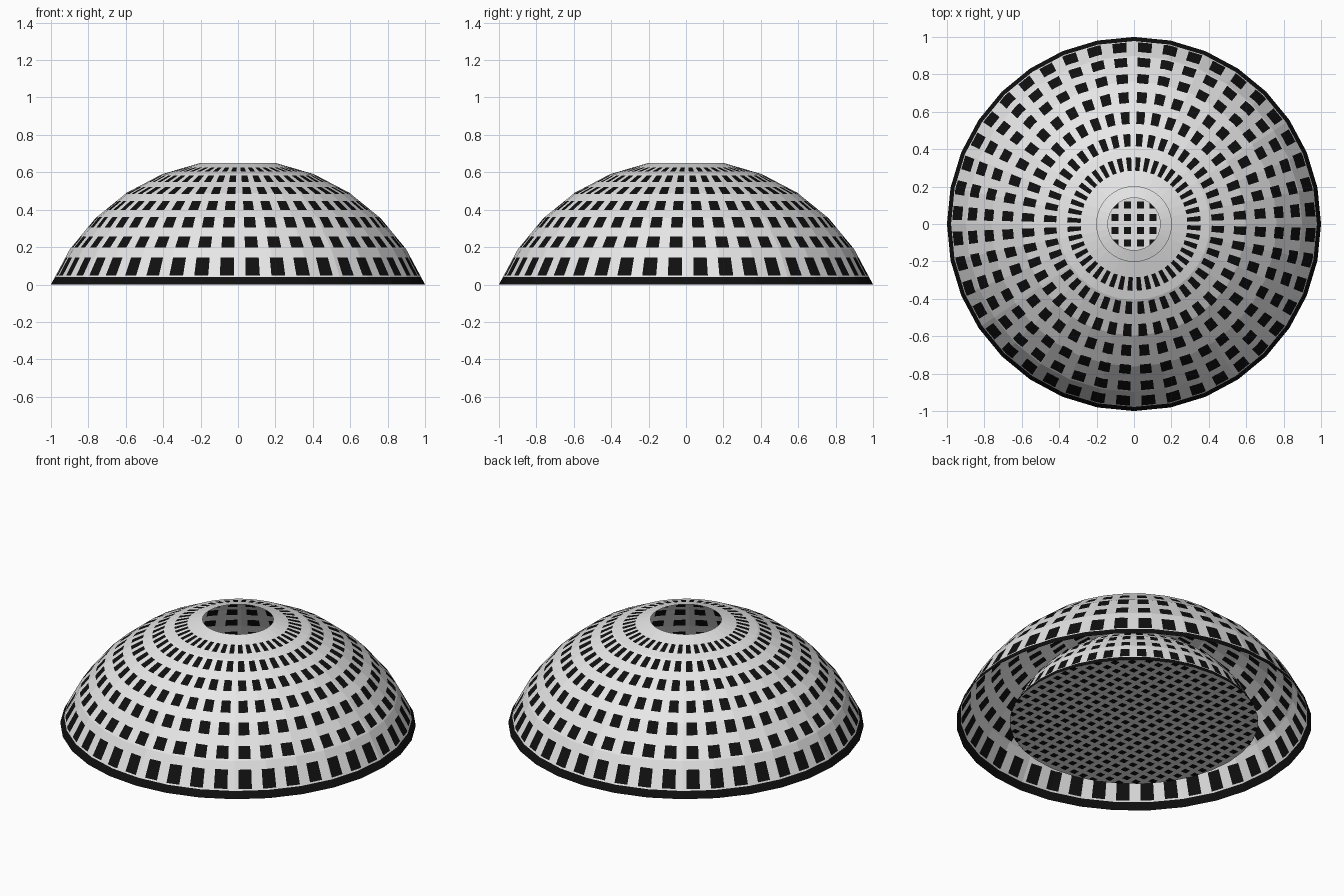
import bpy, bmesh, math
from mathutils import Vector

if "Cube" in bpy.data.objects:
    bpy.data.objects.remove(bpy.data.objects["Cube"])

SIDES = 32          # facets around
BANDS = 5           # facets from rim to top opening
COLS = 44           # dots around
C_Z = -0.413        # centre height of the dome's sphere
RAD = math.sqrt(1 + C_Z ** 2)
A_TOP = math.degrees(math.asin(0.2 / RAD))
A_RIM = math.degrees(math.asin(1.0 / RAD))


def material(name, v):
    m = bpy.data.materials.new(name)
    m.diffuse_color = (v, v, v, 1)
    m.use_nodes = True
    m.node_tree.nodes["Principled BSDF"].inputs["Base Color"].default_value = m.diffuse_color
    return m


MATS = [material("light_grey", 0.8), material("black", 0.005)]


def finish(bm, name):
    me = bpy.data.meshes.new(name)
    bm.to_mesh(me)
    bm.free()
    for m in MATS:
        me.materials.append(m)
    ob = bpy.data.objects.new(name, me)
    bpy.context.collection.objects.link(ob)
    return ob


def profile(a):
    """Radius and height on the faceted profile at polar angle a."""
    step = (A_RIM - A_TOP) / BANDS
    i = min(BANDS - 1, int((a - A_TOP) / step + 1e-6))
    t = (a - A_TOP) / step - i
    a0, a1 = (math.radians(A_TOP + step * k) for k in (i, i + 1))
    r = RAD * (math.sin(a0) * (1 - t) + math.sin(a1) * t)
    z = C_Z + RAD * (math.cos(a0) * (1 - t) + math.cos(a1) * t)
    return r, max(z, 0)


def flat_side(p):
    """Radius factor that keeps points on the straight sides."""
    s = 360 / SIDES
    local = (p + 1e-6) % s - s / 2
    return math.cos(math.radians(s / 2)) / math.cos(math.radians(local))


def unique(vals):
    out = []
    for v in sorted(vals):
        if not out or v - out[-1] > 1e-3:
            out.append(v)
    return out


def dome(name, scale):
    # dot rows and columns, as angle ranges
    rows = [(58.8, 64.6)] + [(c - 2, c + 2) for c in (53.6, 46.3, 39.1, 31.9, 24.7, 17.4)]
    pitch = 360 / COLS
    cols = [((k + 0.57) * pitch - 2.25, (k + 0.57) * pitch + 2.25) for k in range(COLS)]
    rim_a = 65.1
    lat = unique([A_TOP + (A_RIM - A_TOP) * k / BANDS for k in range(BANDS + 1)]
                 + [a for r in rows for a in r] + [rim_a])
    lon = unique([360 / SIDES * k for k in range(SIDES)] + [p % 360 for c in cols for p in c])
    bm = bmesh.new()
    grid = []
    for a in lat:
        r, z = profile(a)
        ring = []
        for p in lon:
            q = r * flat_side(p) * scale
            ring.append(bm.verts.new((q * math.cos(math.radians(p)),
                                      q * math.sin(math.radians(p)), z * scale)))
        grid.append(ring)
    n = len(lon)
    for i in range(len(lat) - 1):
        a = (lat[i] + lat[i + 1]) / 2
        in_row = any(lo < a < hi for lo, hi in rows)
        for j in range(n):
            k = (j + 1) % n
            p = (lon[j] + (lon[k] if k else lon[0] + 360)) / 2
            in_col = any(lo < p < hi or lo < p - 360 < hi for lo, hi in cols)
            f = bm.faces.new((grid[i][j], grid[i + 1][j], grid[i + 1][k], grid[i][k]))
            f.material_index = int(a > rim_a or (in_row and in_col))
    return finish(bm, name)


def dotted_disc(name, radius, pitch=0.068, dot=0.038):
    bm = bmesh.new()
    bmesh.ops.create_circle(bm, cap_ends=True, segments=SIDES, radius=radius)
    # cut a grid, then colour the dot cells
    count = int(radius / pitch) + 1
    for axis in (Vector((1, 0, 0)), Vector((0, 1, 0))):
        for k in range(-count, count):
            for s in (-1, 1):
                co = axis * ((k + 0.5) * pitch + s * dot / 2)
                bmesh.ops.bisect_plane(bm, geom=bm.verts[:] + bm.edges[:] + bm.faces[:],
                                       plane_co=co, plane_no=axis, dist=1e-5)
    for f in bm.faces:
        c = f.calc_center_bounds()
        f.material_index = int(all(abs(v % pitch - pitch / 2) < dot / 2 for v in (c.x, c.y)))
        if f.normal.z > 0:
            f.normal_flip()
    return finish(bm, name)


# outer shade, open at top and bottom
dome("outer_shade", 1.0)
# smaller shade nested inside, closed below by a perforated disc
dome("inner_shade", 0.7)
dotted_disc("diffuser_disc", 0.7)
